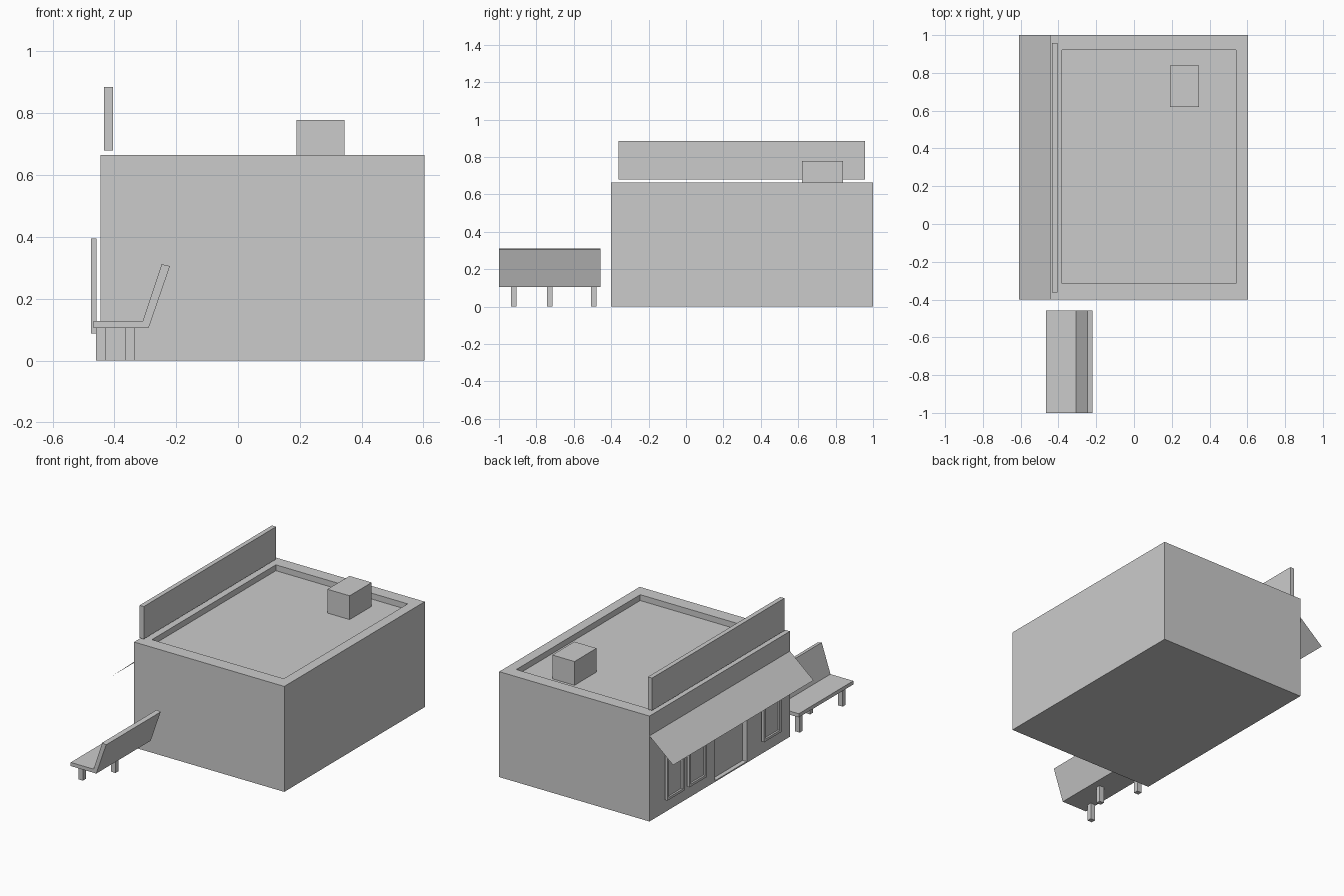
import bpy
import bmesh

cube = bpy.data.objects.get("Cube")
if cube:
    bpy.data.objects.remove(cube, do_unlink=True)

GREY = (0.6, 0.6, 0.6, 1)
grey = bpy.data.materials.new("plain_grey")
grey.use_nodes = True
grey.diffuse_color = GREY
grey.node_tree.nodes["Principled BSDF"].inputs["Base Color"].default_value = GREY


def finish(bm, name):
    mesh = bpy.data.meshes.new(name)
    bm.to_mesh(mesh)
    bm.free()
    mesh.materials.append(grey)
    obj = bpy.data.objects.new(name, mesh)
    bpy.context.collection.objects.link(obj)
    return obj


def box_mesh(xs, ys, zs):
    bm = bmesh.new()
    bmesh.ops.create_cube(bm, size=1)
    for v in bm.verts:
        for axis, (lo, hi) in enumerate((xs, ys, zs)):
            v.co[axis] = lo if v.co[axis] < 0 else hi
    bm.normal_update()
    return bm


def box(name, xs, ys, zs):
    return finish(box_mesh(xs, ys, zs), name)


def extrude_profile(name, points, y0, y1):
    bm = bmesh.new()
    face = bm.faces.new([bm.verts.new((x, y0, z)) for x, z in points])
    ext = bmesh.ops.extrude_face_region(bm, geom=[face])
    for v in ext["geom"]:
        if isinstance(v, bmesh.types.BMVert):
            v.co.y = y1
    bmesh.ops.recalc_face_normals(bm, faces=bm.faces[:])
    return finish(bm, name)


def cut(target, name, xs, ys, zs):
    cutter = box(name, xs, ys, zs)
    cutter.hide_render = True
    cutter.hide_viewport = True
    mod = target.modifiers.new(name, "BOOLEAN")
    mod.operation = "DIFFERENCE"
    mod.solver = "EXACT"
    mod.object = cutter


# Building with sunken roof and recessed doorway
WALL = -0.445
building = box("building", (WALL, 0.603), (-0.4, 1), (0, 0.665))
cut(building, "roof_cutter", (-0.38, 0.54), (-0.315, 0.92), (0.628, 0.8))
cut(building, "door_cutter", (WALL - 0.1, WALL + 0.028), (0.03, 0.345), (0.008, 0.42))

# Apply the cuts so that no helpers remain
bpy.context.view_layer.update()
graph = bpy.context.evaluated_depsgraph_get()
carved = bpy.data.meshes.new_from_object(building.evaluated_get(graph))
building.modifiers.clear()
building.data = carved
for name in ("roof_cutter", "door_cutter"):
    bpy.data.objects.remove(bpy.data.objects[name], do_unlink=True)

# Roof unit and sign board
box("roof_unit", (0.19, 0.345), (0.62, 0.84), (0.628, 0.778))
box("sign_board", (-0.433, -0.404), (-0.362, 0.957), (0.68, 0.885))

# Sloping awning sheet
bm = bmesh.new()
corners = ((WALL, -0.4, 0.54), (WALL, 1, 0.54), (-0.61, 1, 0.4), (-0.61, -0.4, 0.4))
bm.faces.new([bm.verts.new(c) for c in corners])
finish(bm, "awning")

# Windows: slabs with an inset, sunken pane
for i, y in enumerate((0.695, 0.475, -0.27)):
    bm = box_mesh((-0.476, -0.458), (y, y + 0.17), (0.088, 0.395))
    outer = [f for f in bm.faces if f.normal.x < -0.9]
    bmesh.ops.inset_region(bm, faces=outer, thickness=0.022)
    ext = bmesh.ops.extrude_face_region(bm, geom=outer)
    bmesh.ops.delete(bm, geom=outer, context="FACES")
    for v in ext["geom"]:
        if isinstance(v, bmesh.types.BMVert):
            v.co.x += 0.012
    bmesh.ops.recalc_face_normals(bm, faces=bm.faces[:])
    finish(bm, f"window_{i + 1}")

# Bench: seat and leaning back in one profile, on three legs
profile = ((-0.467, 0.106), (-0.289, 0.106), (-0.22, 0.306),
           (-0.247, 0.312), (-0.308, 0.129), (-0.467, 0.129))
extrude_profile("bench", profile, -1, -0.457)
for i, (x, y) in enumerate(((-0.443, -0.921), (-0.35, -0.729), (-0.443, -0.493))):
    box(f"bench_leg_{i + 1}", (x - 0.016, x + 0.016), (y - 0.015, y + 0.015), (0, 0.12))
